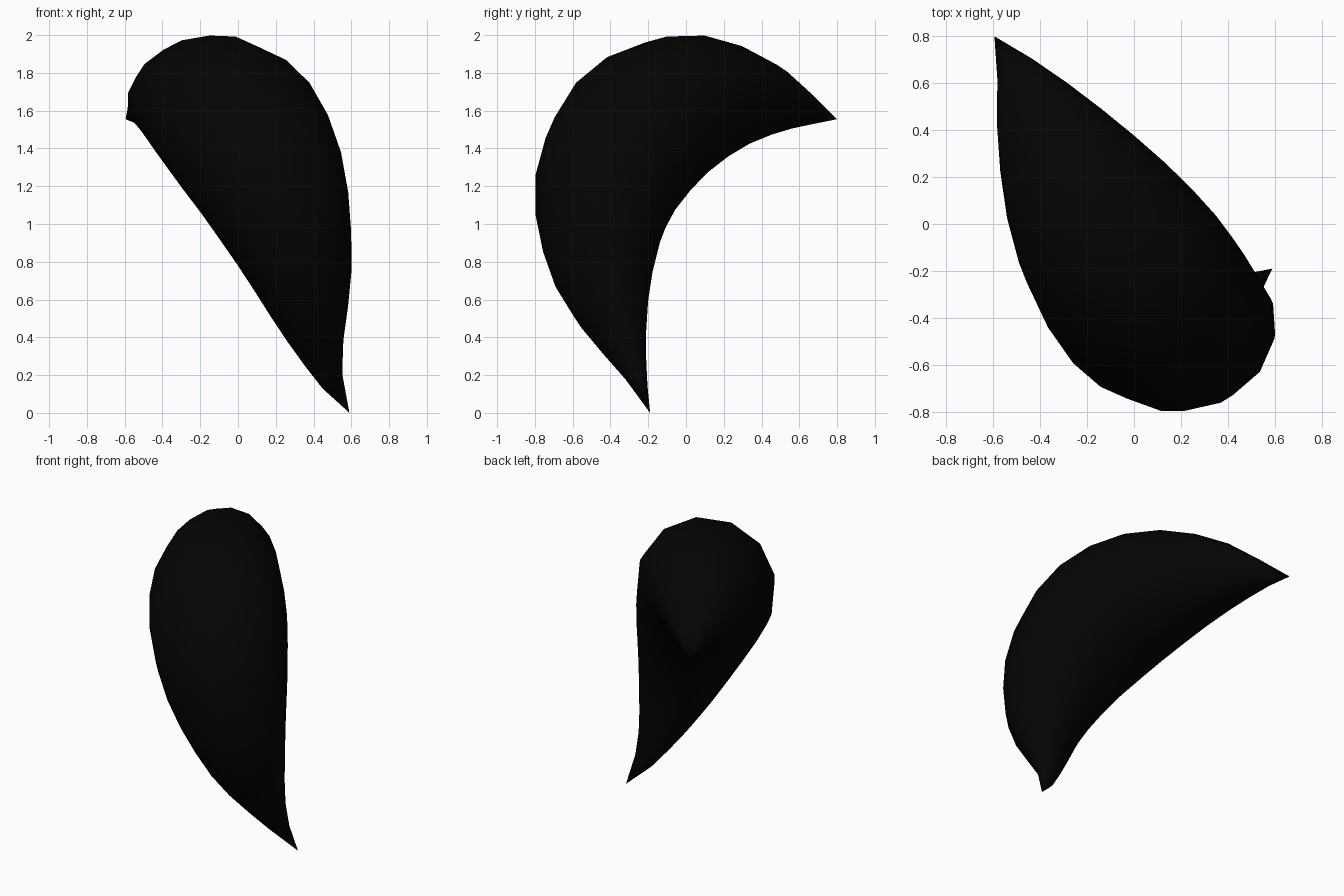
import bpy
import bmesh
from math import sin, cos, pi, radians
from mathutils import Vector

default = bpy.data.objects.get("Cube")
if default:
    bpy.data.objects.remove(default, do_unlink=True)

# One flat colour
black = bpy.data.materials.new("black")
black.use_nodes = True
colour = (0.0013, 0.0013, 0.0013, 1)
black.diffuse_color = colour
black.node_tree.nodes["Principled BSDF"].inputs["Base Color"].default_value = colour

# Frame of the crescent: chord between tips, bulge direction, and side direction
tip_low = Vector((0.59, -0.19, 0.0))
tip_high = Vector((-0.595, 0.80, 1.555))
middle = (tip_low + tip_high) / 2
chord = (tip_high - tip_low).normalized()
bulge = Vector((0.137, -0.785, 0.604))
bulge = (bulge - chord * bulge.dot(chord)).normalized()
side = chord.cross(bulge)

SIDES = 12
# Radii of the back and hollow edges at even steps from the low tip to the high tip
BACK = (0.955, 0.922, 0.932, 0.957, 0.982, 1.024, 1.072, 1.113,
        1.145, 1.16, 1.16, 1.145, 1.12, 1.10, 1.08)
HOLLOW = (1.465, 1.45, 1.45, 1.46, 1.473, 1.487, 1.497, 1.503,
          1.50, 1.497, 1.492, 1.487, 1.48, 1.477, 1.48)


def arc_point(radius, angle, height):
    """Point on an arc in the plane of the crescent."""
    return chord * (radius * sin(angle)) + bulge * (height + radius * cos(angle))


# Loft rounded rings between back and hollow edges, closing to a point at each tip
bm = bmesh.new()
rings = []
for i, (back, hollow) in enumerate(zip(BACK, HOLLOW)):
    p = -1 + 2 * (i + 1) / (len(BACK) + 1)
    out = arc_point(back, radians(99) * p, 0.175)
    inn = arc_point(hollow, radians(47) * p, -1.027)
    half = (out - inn) / 2
    lean = (0.025 + 0.14 * p - 0.06 * p * p) * cos(pi * p / 2) ** 0.7
    centre = middle + (out + inn) / 2 + side * lean
    width = half.length * (1.06 + 0.08 * p - 0.2 * p * p)
    ring = []
    for k in range(SIDES):
        a = 2 * pi * k / SIDES
        ring.append(bm.verts.new(centre + half * cos(a) + side * (width * sin(a))))
    rings.append(ring)

for lower, upper in zip(rings, rings[1:]):
    for k in range(SIDES):
        n = (k + 1) % SIDES
        bm.faces.new((lower[k], lower[n], upper[n], upper[k]))
for tip, ring in ((tip_low, rings[0]), (tip_high, rings[-1])):
    point = bm.verts.new(tip)
    for k in range(SIDES):
        bm.faces.new((point, ring[k], ring[(k + 1) % SIDES]))
bmesh.ops.recalc_face_normals(bm, faces=bm.faces)

mesh = bpy.data.meshes.new("curved_horn")
bm.to_mesh(mesh)
bm.free()
mesh.materials.append(black)
horn = bpy.data.objects.new("curved_horn", mesh)
bpy.context.collection.objects.link(horn)

# Smooth body
bpy.ops.object.select_all(action="DESELECT")
horn.select_set(True)
bpy.context.view_layer.objects.active = horn
bpy.ops.object.shade_smooth_by_angle(angle=radians(40))
